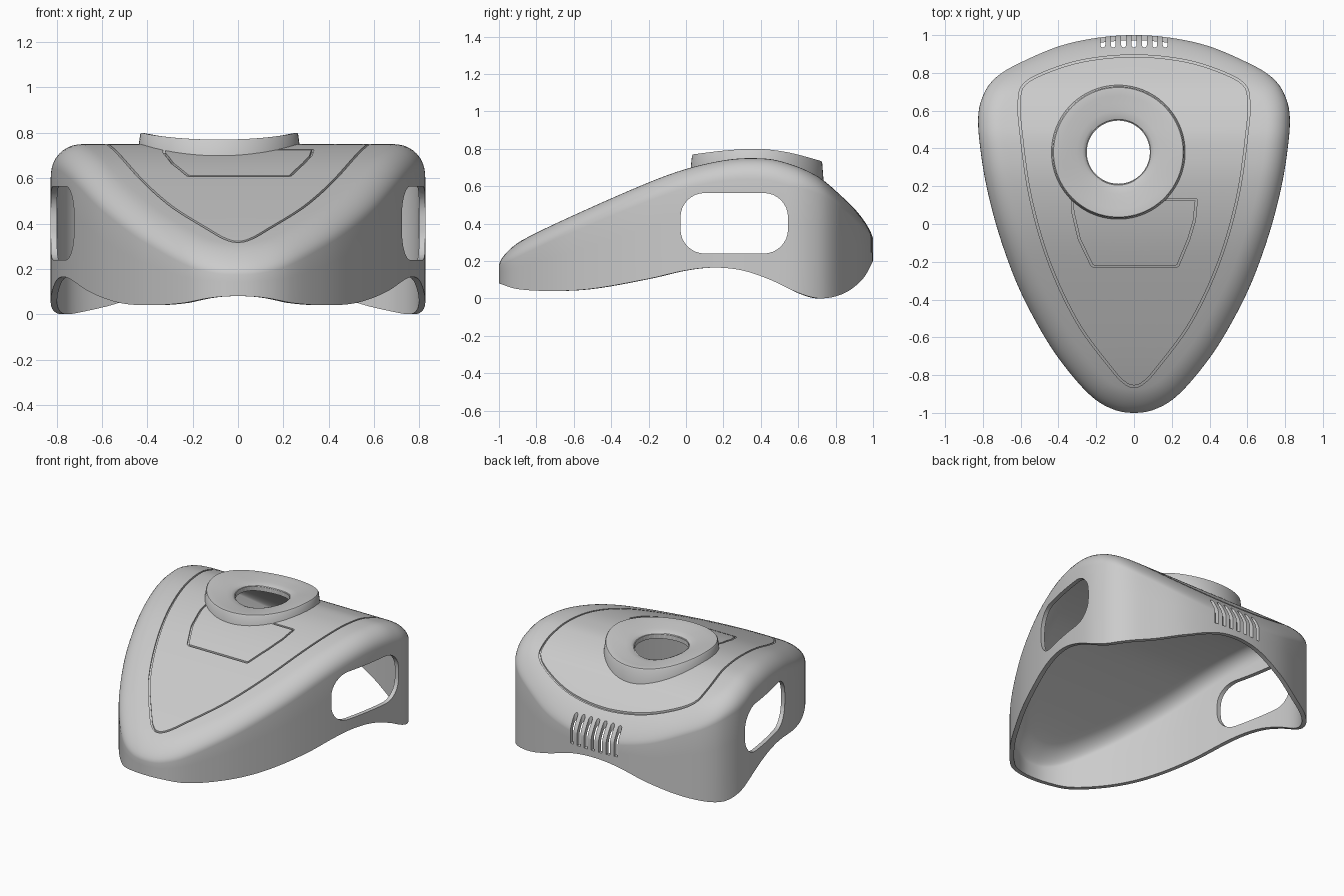
import bpy, bmesh, math
from mathutils import Vector

if "Cube" in bpy.data.objects:
    bpy.data.objects.remove(bpy.data.objects["Cube"], do_unlink=True)

grey = bpy.data.materials.new("plain grey")
grey.use_nodes = True
grey.diffuse_color = (0.6, 0.6, 0.6, 1)
grey.node_tree.nodes["Principled BSDF"].inputs["Base Color"].default_value = (0.6, 0.6, 0.6, 1)

# Side profiles: roof height, lower edge and collar rim along y
ROOF = [(-1, .235), (-.86, .32), (-.6, .445), (-.2, .62), (0, .692), (.2, .738), (.35, .75),
        (.5, .735), (.7, .655), (.85, .53), (.95, .43), (1, .375)]
EDGE = [(-1, .08), (-.9, .05), (-.7, .04), (-.5, .052), (-.2, .105), (0, .15), (.15, .165),
        (.3, .15), (.45, .1), (.6, .03), (.72, 0), (.85, .03), (.95, .11), (1, .2)]
RIM = [(.02, .768), (.2, .79), (.38, .8), (.55, .78), (.74, .73)]
# Plan outlines, one half from front to back
OUTLINE = [(0, -1), (.1, -.985), (.21, -.925), (.33, -.8), (.46, -.62), (.6, -.36), (.7, -.1),
           (.77, .15), (.81, .37), (.825, .57), (.79, .7), (.72, .785), (.6, .855), (.4, .94),
           (.2, .985), (0, 1)]
PANEL = [(0, -.86), (.05, -.84), (.12, -.765), (.3, -.52), (.45, -.2), (.55, .15), (.6, .5),
         (.608, .65), (.58, .74), (.45, .81), (.25, .868), (0, .89)]
HATCH = [(-.325, .16), (-.325, .07), (-.29, -.08), (-.22, -.225), (.23, -.225), (.29, -.08),
         (.32, .02), (.33, .13), (.14, .13)]
CENTRE = Vector((-.083, .38))
HOLE = .167


def height(table, v):
    """Smooth interpolation through a table of (position, height)."""
    v = min(max(v, table[0][0]), table[-1][0])
    last = len(table) - 1
    i = next(k for k in range(last) if v <= table[k + 1][0])

    def slope(k):
        a, b = table[max(k - 1, 0)], table[min(k + 1, last)]
        return (b[1] - a[1]) / (b[0] - a[0])
    (x0, z0), (x1, z1) = table[i], table[i + 1]
    h = x1 - x0
    t = (v - x0) / h
    return (z0 * (1 + 2 * t) * (1 - t) ** 2 + slope(i) * h * t * (1 - t) ** 2
            + z1 * t * t * (3 - 2 * t) + slope(i + 1) * h * t * t * (t - 1))


def resample(pts, count, closed):
    """Evenly spaced points along a polyline."""
    pts = pts + pts[:1] if closed else pts
    lengths = [(b - a).length for a, b in zip(pts, pts[1:])]
    total, out, k, start = sum(lengths), [], 0, 0
    for j in range(count):
        d = total * j / (count if closed else count - 1)
        while k < len(lengths) - 1 and start + lengths[k] < d:
            start += lengths[k]
            k += 1
        out.append(pts[k].lerp(pts[k + 1], min((d - start) / lengths[k], 1)))
    return out


def smooth_loop(half, count):
    """Mirror a half outline and round it into a closed smooth loop."""
    pts = [Vector(p) for p in half + [(-x, y) for x, y in reversed(half[1:-1])]]
    n, fine = len(pts), []
    for i in range(n):
        a, b, c, d = (pts[(i + k) % n] for k in (-1, 0, 1, 2))
        for s in range(16):
            t = s / 16
            fine.append(.5 * (2 * b + (c - a) * t + (2 * a - 5 * b + 4 * c - d) * t * t
                              + (3 * b - a - 3 * c + d) * t ** 3))
    return resample(fine, count, True)


def normals(pts, closed):
    n, out = len(pts), []
    for i in range(n):
        a = pts[(i - 1) % n] if closed else pts[max(i - 1, 0)]
        b = pts[(i + 1) % n] if closed else pts[min(i + 1, n - 1)]
        t = (b - a).normalized()
        out.append(Vector((t.y, -t.x)))
    return out


def bridge(bm, rows, wrap_rows=False, wrap_cols=True):
    """Skin rows of points with quads and return the vertices."""
    vs = [[bm.verts.new(p) for p in row] for row in rows]
    nr, nc = len(vs), len(vs[0])
    for r in range(nr if wrap_rows else nr - 1):
        for c in range(nc if wrap_cols else nc - 1):
            a, b, d = vs[r], vs[(r + 1) % nr], (c + 1) % nc
            bm.faces.new((a[c], a[d], b[d], b[c]))
    return vs


def make(name, bm):
    mesh = bpy.data.meshes.new(name)
    bm.to_mesh(mesh)
    bm.free()
    mesh.materials.append(grey)
    ob = bpy.data.objects.new(name, mesh)
    bpy.context.collection.objects.link(ob)
    return ob


def activate(ob):
    bpy.ops.object.select_all(action='DESELECT')
    ob.select_set(True)
    bpy.context.view_layer.objects.active = ob


# Shell: upright wall, rounded shoulder, roof closing on the hole centre
loop = smooth_loop(OUTLINE, 180)
norms = normals(loop, True)
R, STEPS, ROOF_RINGS = .12, 9, 20
rows = []
for f in (0, .33, .67):
    row = []
    for p, n in zip(loop, norms):
        low, high = height(EDGE, p.y), height(ROOF, p.y) - R * (1 - .5 * abs(n.y))
        row.append((p.x, p.y, low + (high - low) * f))
    rows.append(row)
for s in range(STEPS + 1):
    a = math.pi / 2 * s / STEPS
    row = []
    for p, n in zip(loop, norms):
        q = p - n * R * (1 - math.cos(a))
        drop = R * (1 - .5 * abs(n.y)) * (1 - math.sin(a))
        row.append((q.x, q.y, height(ROOF, q.y) - drop))
    rows.append(row)
inner = [p - n * R for p, n in zip(loop, norms)]
for k in range(1, ROOF_RINGS):
    ring = [p.lerp(CENTRE, k / ROOF_RINGS) for p in inner]
    rows.append([(q.x, q.y, height(ROOF, q.y)) for q in ring])
bm = bmesh.new()
top = bridge(bm, rows)[-1]
bm.faces.new(top)
shell = make("shell", bm)
solid = shell.modifiers.new("thickness", 'SOLIDIFY')
solid.thickness, solid.offset, solid.use_even_offset = .028, -1, True

# Cutters for windows, round hole, vents and panel grooves
bm = bmesh.new()


def prism(ends):
    a, b = bridge(bm, ends)
    bm.faces.new(a)
    bm.faces.new(b)


def rounded(cx, cy, w, h, r, seg=8):
    pts = []
    for q, (sx, sy) in enumerate(((1, 1), (-1, 1), (-1, -1), (1, -1))):
        for s in range(seg + 1):
            a = math.pi / 2 * (q + s / seg)
            pts.append((cx + sx * (w / 2 - r) + r * math.cos(a),
                        cy + sy * (h / 2 - r) + r * math.sin(a)))
    return pts


def groove(pts, closed):
    w, rows = .0055, []
    for p, n in zip(pts, normals(pts, closed)):
        a, b = p + n * w, p - n * w
        za, zb = height(ROOF, a.y), height(ROOF, b.y)
        rows.append([(a.x, a.y, za - .013), (b.x, b.y, zb - .013),
                     (b.x, b.y, zb + .03), (a.x, a.y, za + .03)])
    vs = bridge(bm, rows, wrap_rows=closed)
    if not closed:
        bm.faces.new(vs[0])
        bm.faces.new(vs[-1])


window = rounded(.258, .402, .575, .324, .13)
prism([[(x, y, z) for y, z in window] for x in (-1, 1)])
circle = [CENTRE + Vector((math.cos(a), math.sin(a))) * HOLE
          for a in (math.tau * i / 64 for i in range(64))]
prism([[(p.x, p.y, z) for p in circle] for z in (.6, .95)])
for i in range(-3, 4):
    slot = rounded(i * .055, 1.0, .026, .13, .0125, 4)
    prism([[(x, y, z) for x, y in slot] for z in (.245, .7)])
groove(smooth_loop(PANEL, 220), True)
groove(resample([Vector(p) for p in HATCH], 90, False), False)
bmesh.ops.recalc_face_normals(bm, faces=bm.faces)
cutter = make("cutter", bm)
cutter.hide_render = True
cut = shell.modifiers.new("openings", 'BOOLEAN')
cut.operation, cut.solver, cut.object = 'DIFFERENCE', 'EXACT', cutter
activate(shell)
for name in ("thickness", "openings"):
    bpy.ops.object.modifier_apply(modifier=name)
bpy.data.objects.remove(cutter, do_unlink=True)

# Dished collar around the round hole, following the roof
SECTION = [(.357, 0, -.02), (.348, 1, -.006), (.343, 1, 0), (.335, 1, -.001), (.3, .85, 0),
           (.26, .65, 0), (.22, .45, 0), (.19, .25, 0), (.174, .08, 0), (HOLE, 0, -.008),
           (HOLE, 0, -.03)]
rows = []
for radius, mix, lift in SECTION:
    row = []
    for i in range(96):
        a = math.tau * i / 96
        p = CENTRE + Vector((math.cos(a), math.sin(a))) * radius
        base = height(ROOF, p.y)
        row.append((p.x, p.y, base + (height(RIM, p.y) - base) * mix + lift))
    rows.append(row)
bm = bmesh.new()
bridge(bm, rows, wrap_rows=True)
bmesh.ops.recalc_face_normals(bm, faces=bm.faces)
collar = make("collar", bm)

for ob in (shell, collar):
    activate(ob)
    bpy.ops.object.shade_smooth_by_angle(angle=math.radians(35))
